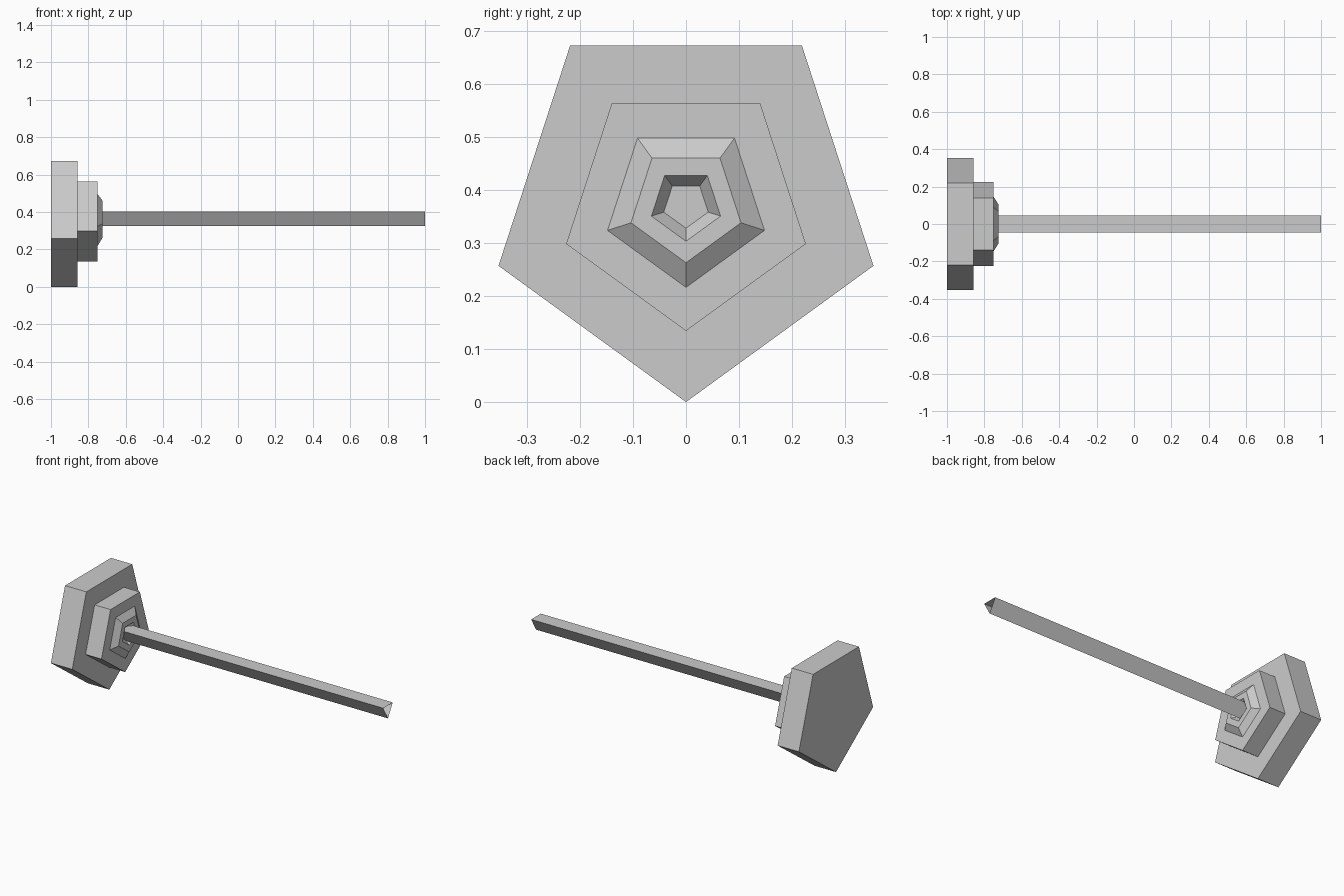
import bpy, bmesh
from math import sin, cos, pi

if "Cube" in bpy.data.objects:
    bpy.data.objects.remove(bpy.data.objects["Cube"])

CZ = 0.3715  # height of the long axis


def prism(name, profile, sides, cz=CZ, caps=True):
    """Stack of n-sided rings along x; profile is (x, radius), corner pointing down."""
    bm = bmesh.new()
    rings = []
    for x, r in profile:
        rings.append([bm.verts.new((x, r * sin(2 * pi * i / sides),
                                    cz - r * cos(2 * pi * i / sides)))
                      for i in range(sides)])
    for a, b in zip(rings, rings[1:]):
        for i in range(sides):
            j = (i + 1) % sides
            bm.faces.new((a[i], b[i], b[j], a[j]))
    if caps:
        bm.faces.new(rings[0])
        bm.faces.new(rings[-1])
    bmesh.ops.recalc_face_normals(bm, faces=bm.faces)
    mesh = bpy.data.meshes.new(name)
    bm.to_mesh(mesh)
    bm.free()
    obj = bpy.data.objects.new(name, mesh)
    bpy.context.collection.objects.link(obj)
    return obj


# stepped five-sided head with a bevelled collar and a sunken socket
prism("stepped_head", [
    (-1.0, 0.3715), (-0.858, 0.3715),
    (-0.858, 0.2375), (-0.752, 0.2375),
    (-0.752, 0.1555), (-0.724, 0.109),
    (-0.724, 0.0685), (-0.752, 0.044),
], 5)

# three-sided hollow rod, open at its ends
prism("rod", [(-0.752, 0.0525), (1.0, 0.0525)], 3, cz=0.376, caps=False)
